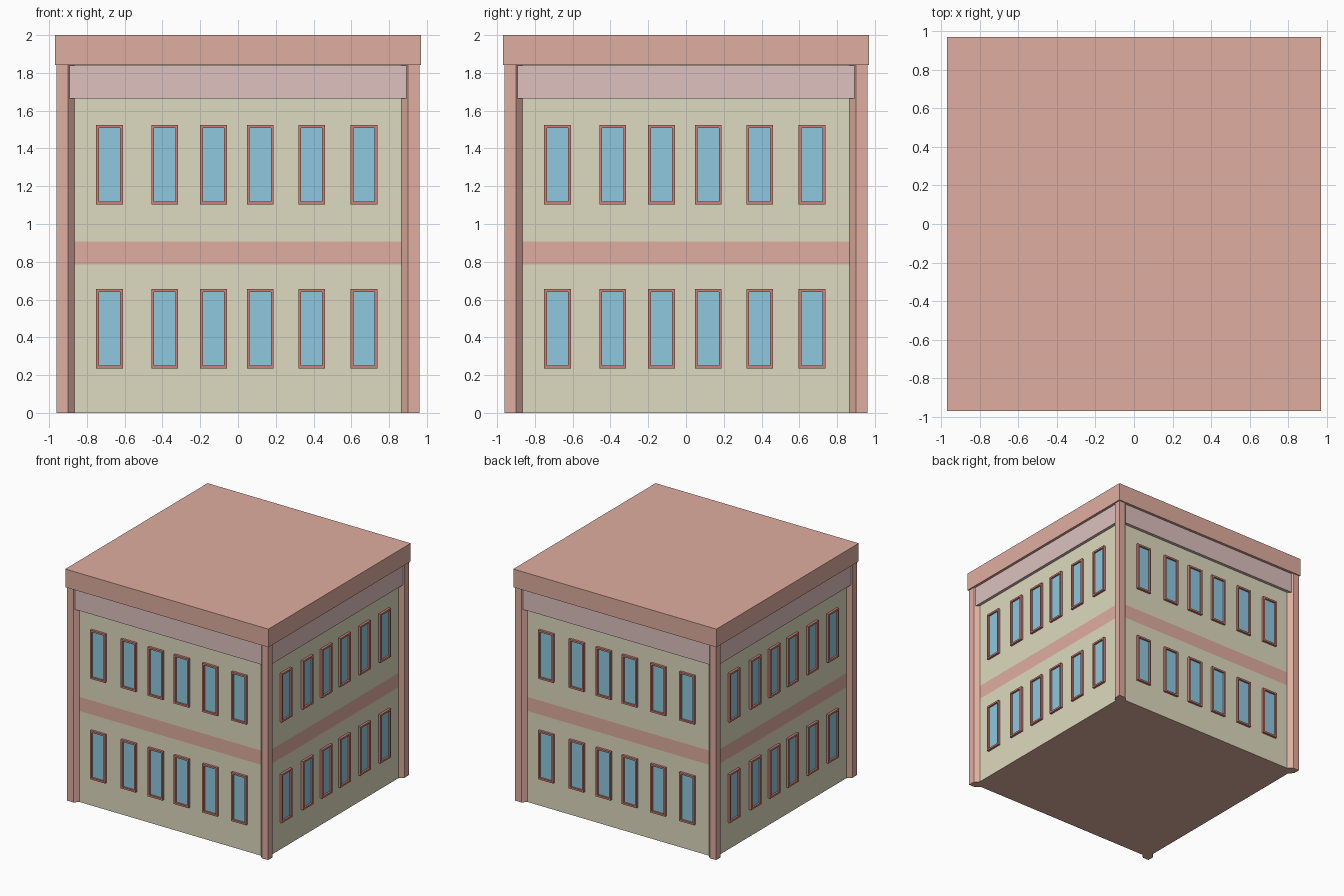
import bpy, bmesh, math
from mathutils import Matrix, Vector

if "Cube" in bpy.data.objects:
    bpy.data.objects.remove(bpy.data.objects["Cube"])


def material(name, rgb):
    m = bpy.data.materials.new(name)
    m.diffuse_color = [(c / 255) ** 2.2 for c in rgb] + [1]
    m.use_nodes = True
    m.node_tree.nodes["Principled BSDF"].inputs["Base Color"].default_value = m.diffuse_color
    return m


PINK = material("pink_stone", (222, 172, 158))
CREAM = material("cream_wall", (221, 217, 190))
FRIEZE = material("pale_frieze", (220, 192, 189))
FRAME = material("frame_red", (206, 128, 118))
GLASS = material("glass_blue", (140, 199, 222))

WALL = 0.925


def finish(name, bm, *mats):
    bmesh.ops.recalc_face_normals(bm, faces=bm.faces)
    me = bpy.data.meshes.new(name)
    bm.to_mesh(me)
    bm.free()
    for m in mats:
        me.materials.append(m)
    ob = bpy.data.objects.new(name, me)
    bpy.context.collection.objects.link(ob)
    return ob


def prism(bm, outline, vec):
    """Extrude a closed outline along vec."""
    f = bm.faces.new([bm.verts.new(p) for p in outline])
    new = bmesh.ops.extrude_face_region(bm, geom=[f], use_keep_orig=True)
    bmesh.ops.translate(bm, vec=vec, verts=[v for v in new["geom"] if isinstance(v, bmesh.types.BMVert)])


def rect(x, z, hx, hz, y):
    return [Vector((x + a * hx, y, z + b * hz)) for a, b in ((-1, -1), (1, -1), (1, 1), (-1, 1))]


def around(bm):
    """Repeat the mesh on all four sides."""
    geom = bm.verts[:] + bm.edges[:] + bm.faces[:]
    for i in (1, 2, 3):
        dup = bmesh.ops.duplicate(bm, geom=geom)["geom"]
        bmesh.ops.rotate(bm, matrix=Matrix.Rotation(i * math.pi / 2, 3, "Z"),
                         verts=[v for v in dup if isinstance(v, bmesh.types.BMVert)])


def slab(name, half, z0, z1, *mats):
    bm = bmesh.new()
    prism(bm, [(-half, -half, z0), (half, -half, z0), (half, half, z0), (-half, half, z0)], (0, 0, z1 - z0))
    return finish(name, bm, *mats)


# Walls with a flush coloured band between the storeys
walls = slab("walls", WALL, 0, 1.85, CREAM, PINK)
bm = bmesh.new()
bm.from_mesh(walls.data)
for z in (0.785, 0.907):
    bmesh.ops.bisect_plane(bm, geom=bm.verts[:] + bm.edges[:] + bm.faces[:],
                           plane_co=(0, 0, z), plane_no=(0, 0, 1))
for f in bm.faces:
    z = f.calc_center_median().z
    f.material_index = int(z < 0.01 or 0.785 < z < 0.907)
bm.to_mesh(walls.data)
bm.free()

# Frieze and overhanging roof
slab("frieze", 0.951, 1.665, 1.84, FRIEZE)
slab("roof", 0.97, 1.843, 2.0, PINK)

# Corner posts with chamfered sides
bm = bmesh.new()
prism(bm, [(-0.96, -0.96, 0), (-0.9, -0.96, 0), (-0.865, WALL * -1, 0),
           (-WALL, -0.865, 0), (-0.96, -0.9, 0)], (0, 0, 1.85))
around(bm)
finish("corner_posts", bm, PINK)

# Windows: two rows of six on every side
frames, glass = bmesh.new(), bmesh.new()
for z in (0.445, 1.313):
    for x in (-0.68, -0.388, -0.13, 0.118, 0.39, 0.667):
        rings = []
        for inset, y in ((0, -WALL), (0, -WALL - 0.02), (0.015, -WALL - 0.02), (0.015, -WALL)):
            rings.append([frames.verts.new(p) for p in rect(x, z, 0.071 - inset, 0.21 - inset, y)])
        for a, b in zip(rings, rings[1:] + rings[:1]):
            for i in range(4):
                j = (i + 1) % 4
                frames.faces.new((a[i], a[j], b[j], b[i]))
        prism(glass, rect(x, z, 0.058, 0.197, -WALL + 0.01), (0, -0.015, 0))
around(frames)
around(glass)
finish("window_frames", frames, FRAME)
finish("window_glass", glass, GLASS)
